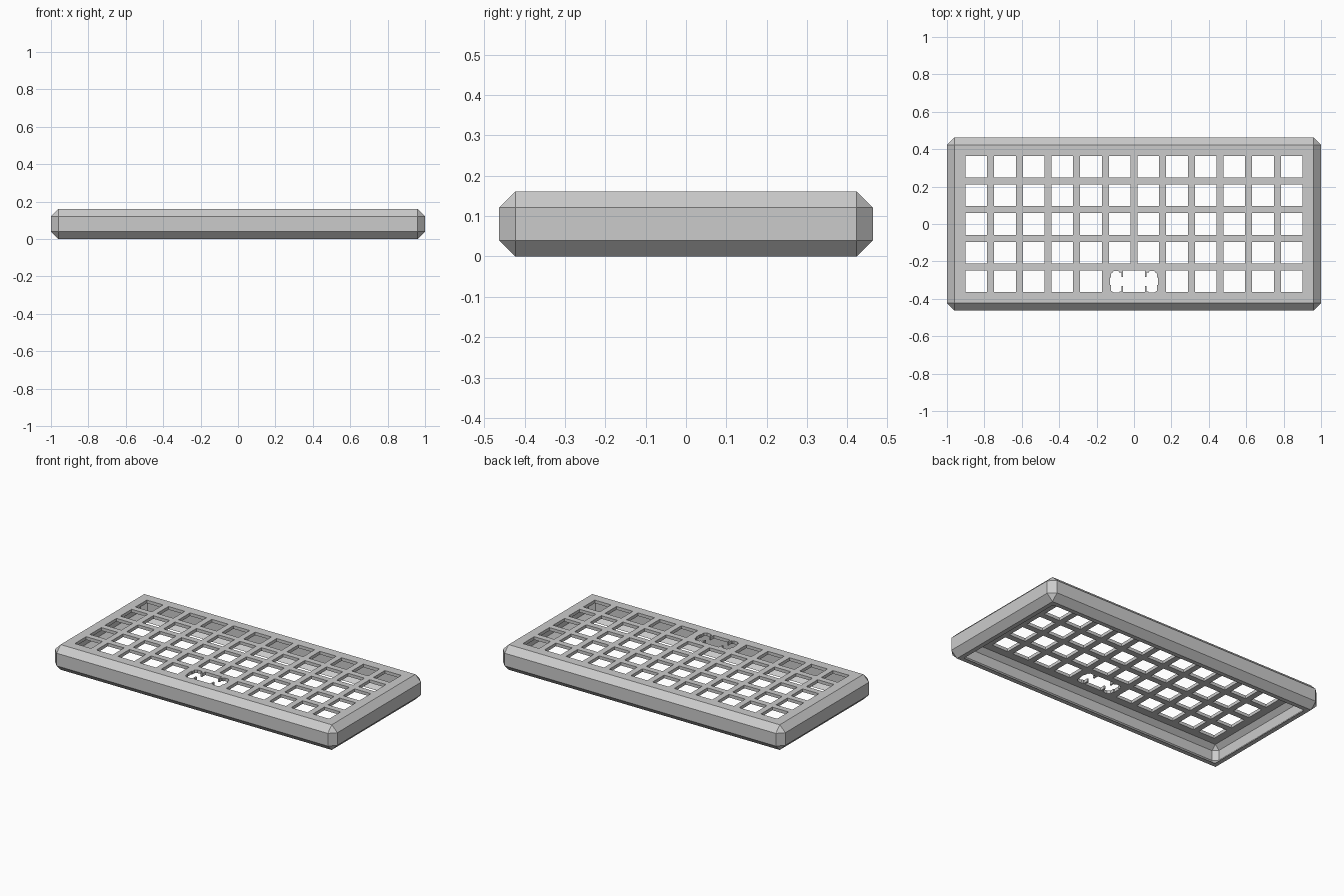
import bpy, bmesh

if "Cube" in bpy.data.objects:
    bpy.data.objects.remove(bpy.data.objects["Cube"])

MM = 2 / 248.6            # model units per millimetre
PITCH = 19.05 * MM        # key spacing
HOLE = 0.0577             # half width of a key opening
HX, HY, H = 1.0, 0.463, 0.161
T = 0.02                  # shell thickness

grey = bpy.data.materials.new("plain_grey")
grey.diffuse_color = (0.6, 0.6, 0.6, 1)
grey.use_nodes = True
grey.node_tree.nodes["Principled BSDF"].inputs["Base Color"].default_value = grey.diffuse_color


def make_object(name, bm):
    bmesh.ops.recalc_face_normals(bm, faces=bm.faces)
    mesh = bpy.data.meshes.new(name)
    bm.to_mesh(mesh)
    bm.free()
    mesh.materials.append(grey)
    obj = bpy.data.objects.new(name, mesh)
    bpy.context.collection.objects.link(obj)
    return obj


def chamfered_block(name, levels):
    """Loft rectangular rings given as (inset, z, corner cut)."""
    bm = bmesh.new()
    rings = []
    for inset, z, c in levels:
        x, y = HX - inset, HY - inset
        pts = [(x, y - c), (x - c, y), (c - x, y), (-x, y - c),
               (-x, c - y), (c - x, -y), (x - c, -y), (x, c - y)]
        rings.append([bm.verts.new((px, py, z)) for px, py in pts])
    for a, b in zip(rings, rings[1:]):
        for i in range(8):
            j = (i + 1) % 8
            bm.faces.new((a[i], a[j], b[j], b[i]))
    bm.faces.new(rings[0])
    bm.faces.new(rings[-1])
    bmesh.ops.remove_doubles(bm, verts=bm.verts, dist=1e-5)
    return make_object(name, bm)


def add_prism(bm, outline, z0=0.125, z1=0.2):
    face = bm.faces.new([bm.verts.new((x, y, z0)) for x, y in outline])
    new = bmesh.ops.extrude_face_region(bm, geom=[face])["geom"]
    for v in new:
        if isinstance(v, bmesh.types.BMVert):
            v.co.z = z1


def cut(target, cutter):
    mod = target.modifiers.new("cut", 'BOOLEAN')
    mod.operation = 'DIFFERENCE'
    mod.solver = 'EXACT'
    mod.object = cutter
    bpy.context.view_layer.objects.active = target
    bpy.ops.object.modifier_apply(modifier=mod.name)
    bpy.data.objects.remove(cutter)


# Bevelled outer case, and matching hollow open at the bottom
case = chamfered_block("keyboard_case", [
    (0.04, 0, 0), (0, 0.04, 0.04), (0, H - 0.04, 0.04), (0.04, H, 0)])
c = 0.04 - T * 0.586
low = 0.04 + T * 0.414
drop = low + 0.01
hollow = chamfered_block("hollow_cutter", [
    (T + drop, -0.01, 0), (T, low, c), (T, H - T - c, c), (T + c, H - T, 0)])
cut(case, hollow)

# Key openings: 12 x 5 grid, with one double-width key in the front row
bm = bmesh.new()
for row in range(5):
    for col in range(12):
        if row == 0 and col in (5, 6):
            continue
        x, y = (col - 5.5) * PITCH, (row - 2) * PITCH
        add_prism(bm, [(x - HOLE, y - HOLE), (x + HOLE, y - HOLE),
                       (x + HOLE, y + HOLE), (x - HOLE, y + HOLE)])

# Wide key opening with stabiliser lobes (right half in mm, mirrored)
k = HOLE / MM
half = [(k, k), (k, 2.9), (8.4, 2.9), (8.4, 5.8), (9.6, 5.8), (10.4, 6.7),
        (13.5, 6.7), (14.3, 5.8), (15.3, 5.2), (15.3, 2.6), (16, 2.6),
        (16, -2.6), (15.3, -2.6), (15.3, -6.2), (14.3, -6.8), (13.5, -7.5),
        (10.4, -7.5), (9.6, -6.8), (8.4, -6.8), (8.4, -3.2), (k, -3.2), (k, -k)]
outline = half + [(-x, y) for x, y in reversed(half)]
add_prism(bm, [(x * MM, y * MM - 2 * PITCH) for x, y in outline])
cut(case, make_object("key_cutter", bm))
